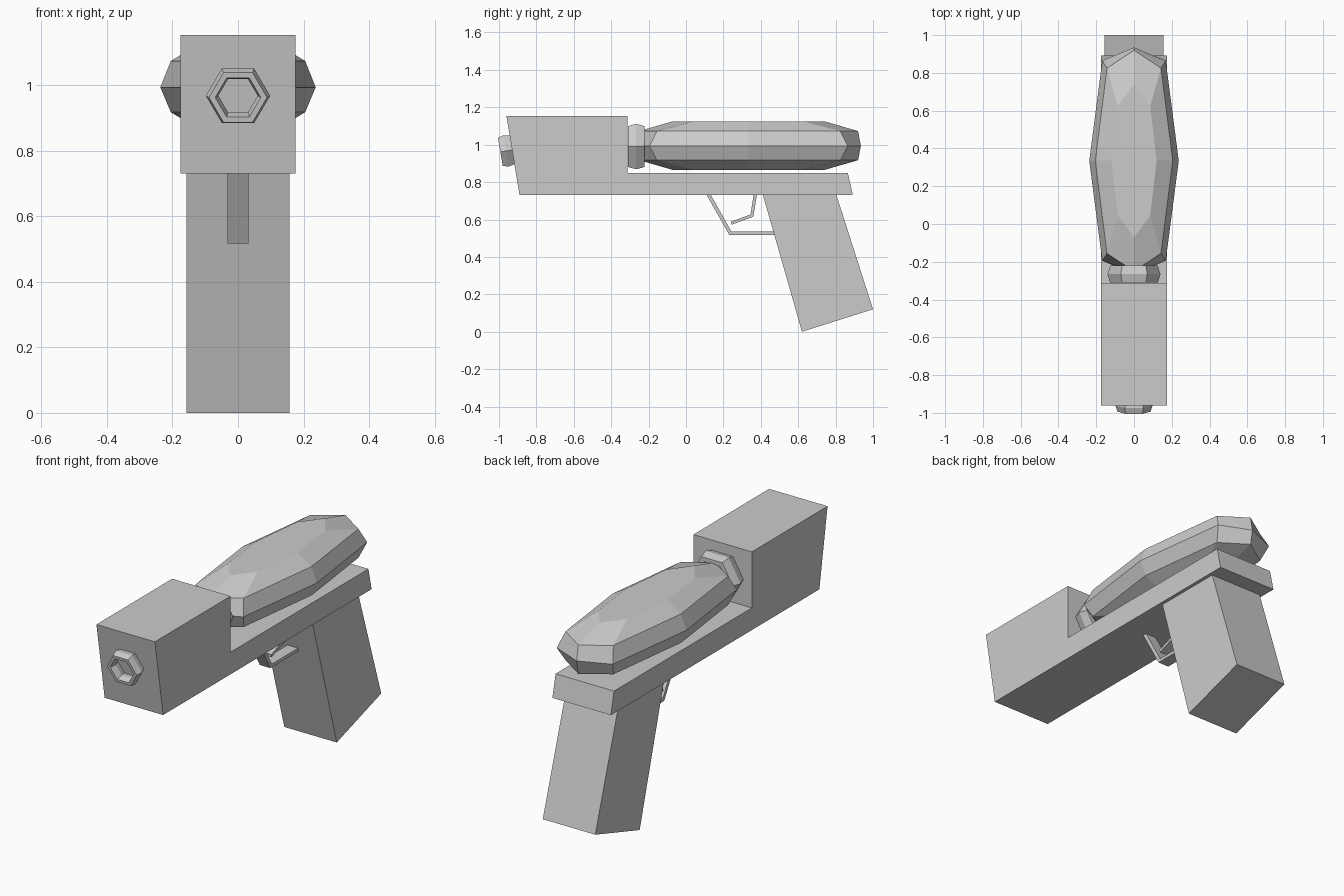
import bpy, bmesh, math
from mathutils import Matrix

if "Cube" in bpy.data.objects:
    bpy.data.objects.remove(bpy.data.objects["Cube"])


def finish(name, bm):
    bmesh.ops.recalc_face_normals(bm, faces=bm.faces[:])
    mesh = bpy.data.meshes.new(name)
    bm.to_mesh(mesh)
    bm.free()
    obj = bpy.data.objects.new(name, mesh)
    bpy.context.collection.objects.link(obj)
    return obj


def extrude_profile(name, profile, half_width):
    """Side profile of (y, z) points, extruded across x."""
    bm = bmesh.new()
    face = bm.faces.new([bm.verts.new((-half_width, y, z)) for y, z in profile])
    res = bmesh.ops.extrude_face_region(bm, geom=[face])
    verts = [g for g in res["geom"] if isinstance(g, bmesh.types.BMVert)]
    bmesh.ops.translate(bm, verts=verts, vec=(2 * half_width, 0, 0))
    return finish(name, bm)


def bridge(bm, a, b):
    n = len(a)
    for i in range(n):
        bm.faces.new((a[i], a[(i + 1) % n], b[(i + 1) % n], b[i]))


def hex_ring(name, centre, radius, tube, depth, tilt=0.0):
    """Six-sided torus around the y axis with a six-sided tube."""
    bm = bmesh.new()
    loops = []
    for i in range(6):
        a = i * math.pi / 3
        loop = []
        for j in range(6):
            b = j * math.pi / 3
            r = radius + tube * math.cos(b)
            y = depth * math.sin(b) / math.sin(math.pi / 3)
            loop.append(bm.verts.new((r * math.cos(a), y, r * math.sin(a))))
        loops.append(loop)
    for i in range(6):
        bridge(bm, loops[i], loops[(i + 1) % 6])
    bm.transform(Matrix.Translation(centre) @ Matrix.Rotation(tilt, 4, 'X'))
    return finish(name, bm)


# Main body with raised front block
extrude_profile("body", [(-0.96, 1.153), (-0.313, 1.153), (-0.313, 0.85),
                         (0.865, 0.85), (0.892, 0.73), (-0.89, 0.73)], 0.175)

# Slanted handle
extrude_profile("grip", [(0.41, 0.735), (0.803, 0.735), (1.0, 0.12), (0.62, 0.0)], 0.157)

# Trigger guard and trigger
extrude_profile("trigger_guard", [(0.108, 0.735), (0.131, 0.735), (0.243, 0.535),
                                  (0.49, 0.535), (0.49, 0.517), (0.232, 0.517)], 0.032)
extrude_profile("trigger", [(0.362, 0.735), (0.38, 0.735), (0.36, 0.615),
                            (0.243, 0.572), (0.24, 0.588), (0.345, 0.627)], 0.032)

# Nozzle at the muzzle and collar behind the front block
hex_ring("nozzle", (0, -0.961, 0.967), 0.079, 0.019, 0.032, math.radians(9.5))
hex_ring("tank_collar", (0, -0.266, 0.99), 0.112, 0.028, 0.045)

# Faceted tank: stacked eight-sided outlines (z, side x, end y, corner x, corner y)
rings = [(0.865, 0.12, 0.405, 0.086, 0.29),
         (0.917, 0.205, 0.585, 0.143, 0.49),
         (0.993, 0.237, 0.600, 0.168, 0.53),
         (1.073, 0.205, 0.585, 0.143, 0.49),
         (1.125, 0.12, 0.405, 0.086, 0.29)]
bm = bmesh.new()
loops = []
for z, sx, ey, cx, cy in rings:
    outline = [(sx, 0), (cx, cy), (0, ey), (-cx, cy),
               (-sx, 0), (-cx, -cy), (0, -ey), (cx, -cy)]
    loops.append([bm.verts.new((x, y + 0.335, z)) for x, y in outline])
for lower, upper in zip(loops, loops[1:]):
    bridge(bm, lower, upper)
bm.faces.new(loops[0])
bm.faces.new(loops[-1])
finish("tank", bm)
